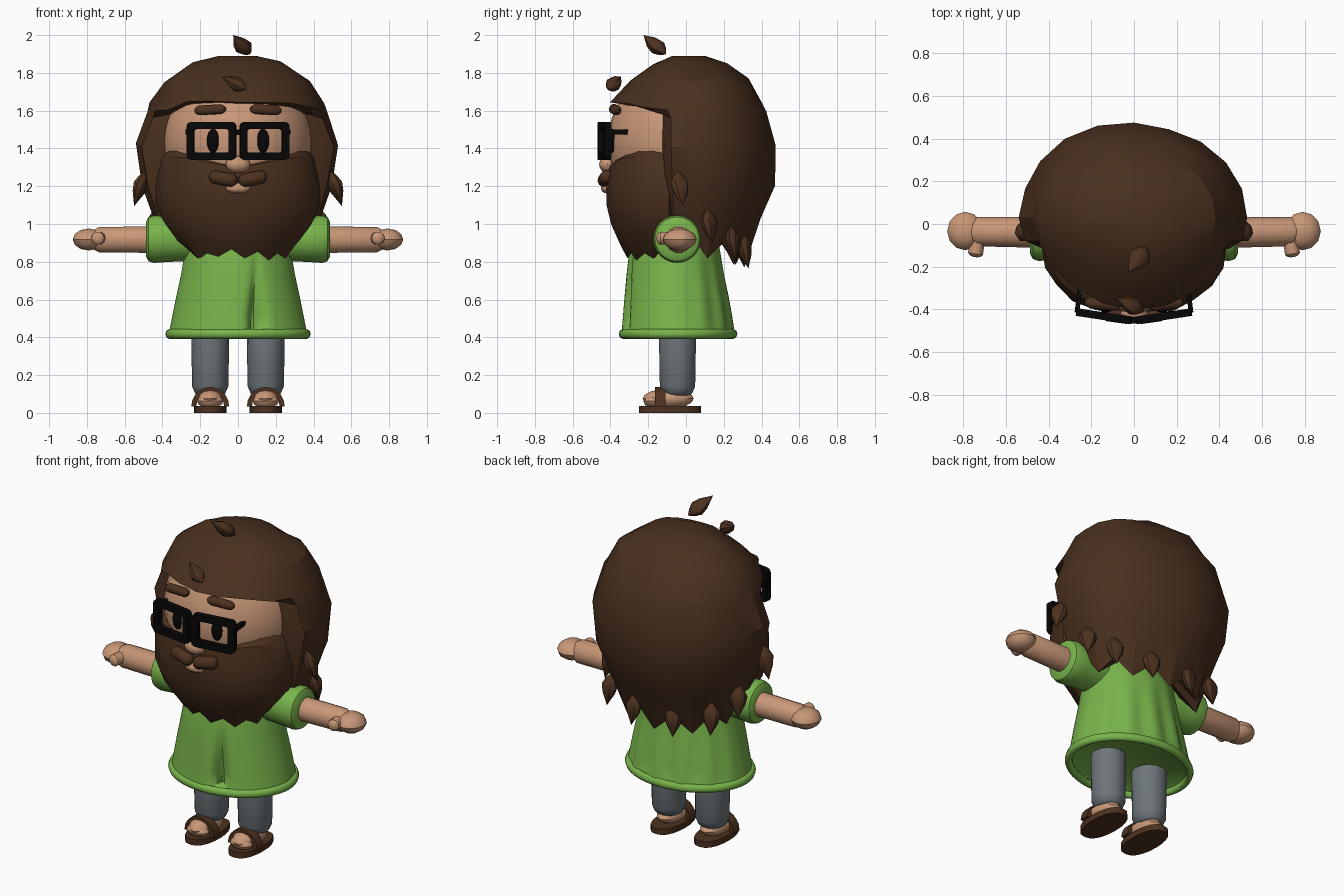
import bpy, bmesh, math, random
from mathutils import Vector, Matrix

if "Cube" in bpy.data.objects:
    bpy.data.objects.remove(bpy.data.objects["Cube"])

random.seed(4)
TAU = 2 * math.pi


def mat(name, r, g, b):
    m = bpy.data.materials.new(name)
    m.diffuse_color = (r, g, b, 1)
    m.use_nodes = True
    m.node_tree.nodes["Principled BSDF"].inputs["Base Color"].default_value = m.diffuse_color
    return m


HAIR = mat("hair brown", 0.066, 0.029, 0.013)
BARK = mat("warm brown", 0.074, 0.031, 0.014)
SKIN = mat("skin", 0.58, 0.31, 0.185)
GREEN = mat("shirt green", 0.19, 0.455, 0.07)
GREY = mat("trouser grey", 0.155, 0.18, 0.195)
BLACK = mat("black", 0.002, 0.002, 0.002)


def finish(name, bm, material, angle=35, matrix=None):
    if matrix:
        bm.transform(matrix)
    bmesh.ops.recalc_face_normals(bm, faces=bm.faces[:])
    me = bpy.data.meshes.new(name)
    bm.to_mesh(me)
    bm.free()
    me.materials.append(material)
    for p in me.polygons:
        p.use_smooth = True
    me.set_sharp_from_angle(angle=math.radians(angle))
    ob = bpy.data.objects.new(name, me)
    bpy.context.collection.objects.link(ob)
    return ob


def loft(name, rings, material, angle=35, matrix=None):
    """Skin closed rings of equal length and cap both ends."""
    bm = bmesh.new()
    rows = [[bm.verts.new(p) for p in ring] for ring in rings]
    n = len(rows[0])
    for a, b in zip(rows, rows[1:]):
        for i in range(n):
            bm.faces.new((a[i], a[(i + 1) % n], b[(i + 1) % n], b[i]))
    bm.faces.new(rows[0])
    bm.faces.new(rows[-1])
    return finish(name, bm, material, angle, matrix)


def ball(name, loc, size, material, seg=16, rings=10):
    bm = bmesh.new()
    bmesh.ops.create_uvsphere(bm, u_segments=seg, v_segments=rings, radius=1)
    m = Matrix.Translation(loc) @ Matrix.Diagonal((*size, 1))
    return finish(name, bm, material, 40, m)


def spindle(name, a, b, profile, material, n=10, flat=1.0):
    """Turned shape from point a to b; profile is (fraction, radius)."""
    a, b = Vector(a), Vector(b)
    d = b - a
    m = Matrix.Translation(a) @ d.to_track_quat('Z', 'Y').to_matrix().to_4x4()
    rings = [[(r * math.cos(TAU * i / n), flat * r * math.sin(TAU * i / n), t * d.length)
              for i in range(n)] for t, r in profile]
    return loft(name, rings, material, 40, m)


def leaf(name, a, b, w, flat=.75):
    prof = [(0, .1 * w), (.15, .6 * w), (.35, w), (.6, .8 * w), (.85, .3 * w), (1, .01 * w)]
    return spindle(name, a, b, prof, BARK, 8, flat)


def capsule(name, a, b, r, material):
    prof = [(0, .3 * r), (.06, .75 * r), (.16, r), (.84, r), (.94, .75 * r), (1, .3 * r)]
    return spindle(name, a, b, prof, material, 10)


def oval(t, hw, yf, yb, yc, power=1.0):
    s = math.sin(t)
    y = yc + (yb - yc) * s if s > 0 else yc + (yf - yc) * abs(s) ** power
    return hw * math.cos(t), y


# Hair: closed shell with an overhanging fringe and a ragged hem
N = 20
hair_rows = [(1.89, .10, -.07, .10), (1.85, .24, -.17, .22), (1.76, .39, -.29, .34),
             (1.64, .465, -.395, .41), (1.605, .475, -.15, .43), (1.42, .54, -.15, .475),
             (1.20, .505, -.14, .47), (1.04, .45, -.12, .395), (.89, .38, -.10, .31),
             (.98, .2, -.06, .2)]
lock = [random.uniform(-.025, .025) for i in range(N)]
rings = []
for k, (z, hw, yf, yb) in enumerate(hair_rows):
    ring = []
    for i in range(N):
        t = TAU * i / N
        x, y = oval(t, hw, yf, yb, .03, 1 if k < 4 else .42)
        f = 1 + lock[i] + random.uniform(-.008, .008)
        dz = random.uniform(-.012, .012) if 0 < k < 8 else 0
        if k in (3, 4) and y < 0:
            dz -= .3 * max(0, abs(x) - .29)
        if k == 8:
            dz = (-.05 if i % 2 else .05) - .07 * math.sin(t)
        ring.append((x * f, y * f, z + dz))
    rings.append(ring)
loft("hair", rings, HAIR, 28)

# Beard: half-round mass tapering to ragged points
M = 22
beard_rows = [(1.37, .375, -.36), (1.335, .405, -.405), (1.22, .435, -.43), (1.10, .43, -.42),
              (1.00, .395, -.395), (.91, .33, -.355), (.845, .25, -.31), (.92, .15, -.2)]
rings = []
for k, (z, hw, yf) in enumerate(beard_rows):
    ring = []
    for i in range(M):
        x, y = oval(TAU * i / M, hw, yf, -.03, -.09, .85)
        dz = 0
        if k == 6:
            dz = random.uniform(-.045, -.015) if i % 2 else random.uniform(0, .03)
        elif k < 2:
            dz = .06 * min(1, abs(x) / .3) - .04
        f = 1 + (random.uniform(-.02, .015) if k > 1 else 0)
        ring.append((x * f, y * f, z + dz))
    rings.append(ring)
loft("beard", rings, HAIR, 30)

# Head and facial features
ball("head", (0, -.03, 1.43), (.40, .385, .40), SKIN, 28, 18)
ball("nose", (0, -.415, 1.315), (.065, .045, .045), SKIN, 12, 8)
ball("lower_lip", (0, -.42, 1.19), (.065, .03, .028), SKIN, 12, 8)
for s, side in ((-1, "left"), (1, "right")):
    ball(side + "_eye", (s * .132, -.392, 1.44), (.033, .024, .064), BLACK, 12, 8)
    capsule(side + "_eyebrow", (s * .065, -.385, 1.61), (s * .23, -.365, 1.60), .027, BARK)
    capsule(side + "_moustache", (s * .005, -.435, 1.225), (s * .15, -.415, 1.255), .037, BARK)


# Glasses: angled rounded frames, bridge and temples
def rounded(w, h, r):
    pts = []
    for q, (sx, sz) in enumerate(((1, 1), (-1, 1), (-1, -1), (1, -1))):
        for j in range(4):
            a = math.pi / 2 * (q + j / 3)
            pts.append((sx * (w - r) + r * math.cos(a), sz * (h - r) + r * math.sin(a)))
    return pts


def box(name, loc, size, material, rz=0):
    bm = bmesh.new()
    bmesh.ops.create_cube(bm, size=1)
    m = Matrix.Translation(loc) @ Matrix.Rotation(rz, 4, 'Z') @ Matrix.Diagonal((*size, 1))
    return finish(name, bm, material, 30, m)


for s, side in ((-1, "left"), (1, "right")):
    outer, inner = rounded(.132, .10, .025), rounded(.094, .062, .012)
    bm = bmesh.new()
    loops = [[bm.verts.new((x, y, z)) for x, z in pts]
             for pts, y in ((outer, -.018), (outer, .018), (inner, .018), (inner, -.018))]
    n = len(outer)
    for k in range(4):
        a, b = loops[k], loops[(k + 1) % 4]
        for i in range(n):
            bm.faces.new((a[i], a[(i + 1) % n], b[(i + 1) % n], b[i]))
    m = Matrix.Translation((s * .14, -.432, 1.44)) @ Matrix.Rotation(s * .15, 4, 'Z')
    finish(side + "_glasses_frame", bm, BLACK, 35, m)
    box(side + "_glasses_temple", (s * .26, -.355, 1.487), (.022, .12, .025), BLACK, s * .12)
box("glasses_bridge", (0, -.45, 1.485), (.05, .03, .03), BLACK)

# Leaves on the crown and fringe, and tufts around the hem
leaf("crown_leaf", (.06, -.11, 1.90), (-.025, -.225, 2.0), .052, .8)
leaf("fringe_leaf", (.045, -.41, 1.715), (-.085, -.345, 1.78), .042, .95)
for s, side in ((-1, "left"), (1, "right")):
    for k, (x, y, z, out) in enumerate(((.49, -.045, 1.28, .06), (.43, .11, 1.08, .02),
                                        (.34, .235, .99, .01), (.13, .30, .95, .01))):
        leaf(f"{side}_tuft_{k}", (s * x, y, z), (s * (x + out), y + .03, z - .185), .052)

# Shirt: flared tunic with a deep front crease and soft back pleats
rings = []
for z, hw, yf, yb in ((.425, .345, -.325, .245), (.405, .37, -.345, .26), (.44, .362, -.34, .252),
                      (.52, .346, -.333, .24), (.62, .326, -.325, .222), (.73, .302, -.315, .20),
                      (.86, .28, -.30, .18), (1.0, .25, -.26, .15), (1.1, .14, -.15, .08)):
    drop = max(0, min(1, (.80 - z) / .34)) if z > .43 else 0
    pleat = max(0, min(1, (.95 - z) / .3)) if drop else 0
    ring = []
    for i in range(120):
        t = TAU * i / 120
        x, y = oval(t, hw, yf, yb, -.04)
        f = 1
        if y < -.04:
            f -= .30 * drop * math.exp(-((x - .10) / (.012 + .03 * drop)) ** 2)
        else:
            f += .03 * pleat * math.sin(t) * (math.cos(13 * t) - .4)
        ring.append((x * f, -.04 + (y + .04) * f, z))
    rings.append(ring)
loft("shirt", rings, GREEN, 50)

# Rolled shirt hem
bm = bmesh.new()
ts = [[bm.verts.new(((.363 + .022 * math.cos(v)) * math.cos(u),
                     -.042 + (.292 + .022 * math.cos(v)) * math.sin(u),
                     .418 + .026 * math.sin(v)))
       for v in (TAU * j / 8 for j in range(8))] for u in (TAU * i / 48 for i in range(48))]
for i in range(48):
    a, b = ts[i], ts[(i + 1) % 48]
    for j in range(8):
        bm.faces.new((a[j], a[(j + 1) % 8], b[(j + 1) % 8], b[j]))
finish("shirt_hem", bm, GREEN, 60)

# Limbs, mirrored left and right
for s, side in ((-1, "left"), (1, "right")):
    spindle(side + "_sleeve", (s * .15, -.047, .92), (s * .487, -.047, .92),
            [(0, .11), (.70, .122), (.88, .126), (.96, .117), (1, .092)], GREEN, 24)
    spindle(side + "_arm", (s * .42, -.04, .917), (s * .77, -.035, .917),
            [(0, .072), (.9, .069), (1, .05)], SKIN, 14)
    ball(side + "_hand", (s * .79, -.033, .918), (.085, .09, .058), SKIN, 12, 6)
    capsule(side + "_thumb", (s * .73, -.06, .925), (s * .745, -.155, .925), .035, SKIN)

    # Trouser leg
    lx = s * .147
    spindle(side + "_trouser_leg", (lx, -.045, .09), (lx, -.045, .55),
            [(0, .06), (.03, .08), (.11, .096), (.6, .1), (1, .1)], GREY, 14)

    # Foot
    ball(side + "_foot", (lx, -.095, .075), (.074, .135, .052), SKIN, 14, 8)
    ball(side + "_toes", (lx, -.175, .062), (.07, .05, .036), SKIN, 12, 6)

    # Sandal sole and arch strap
    base = [oval(TAU * i / 20, .086, -.25, .08, -.085) for i in range(20)]
    base = [(lx + math.copysign(.086 * abs(x / .086) ** .75, x), y) for x, y in base]
    loft(side + "_sandal_sole", [[(x, y, z) for x, y in base] for z in (0, .036)], BARK)
    rows = []
    for a in (math.pi * i / 10 for i in range(11)):
        p = Vector((lx + .10 * math.cos(a), -.165, .035 + .102 * math.sin(a)))
        q = Vector((lx + .073 * math.cos(a), -.165, .035 + .078 * math.sin(a)))
        w = Vector((0, .057, 0))
        rows.append((p, p + w, q + w, q))
    loft(side + "_arch_strap", rows, BARK, 40)
